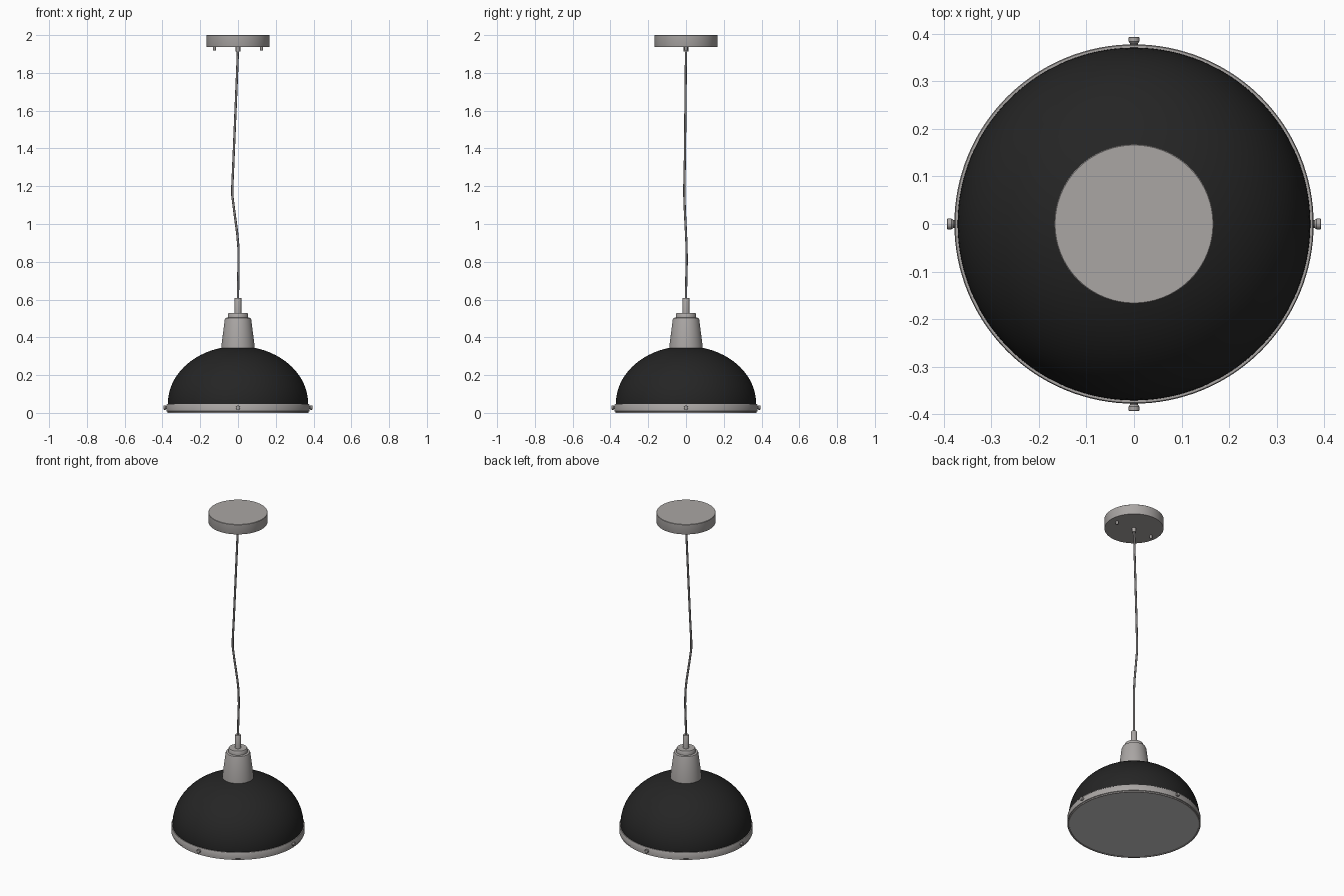
import bpy, math
from mathutils import Matrix, Vector

if "Cube" in bpy.data.objects:
    bpy.data.objects.remove(bpy.data.objects["Cube"])


def material(name, rgb):
    m = bpy.data.materials.new(name)
    m.diffuse_color = (*rgb, 1)
    m.use_nodes = True
    m.node_tree.nodes["Principled BSDF"].inputs["Base Color"].default_value = m.diffuse_color
    return m


metal = material("warm_grey_metal", (0.40, 0.38, 0.37))
black = material("matte_black", (0.018, 0.018, 0.018))
glass = material("pale_diffuser", (0.60, 0.60, 0.60))
cable = material("cord_grey", (0.22, 0.21, 0.21))


def lathe(name, profile, mat, sides=96, matrix=Matrix()):
    """Revolve (radius, height) points about z; radius 0 makes a pole."""
    verts, rings, faces = [], [], []
    for r, z in profile:
        n = 1 if r == 0 else sides
        start = len(verts)
        for i in range(n):
            a = 2 * math.pi * i / sides
            verts.append(matrix @ Vector((r * math.cos(a), r * math.sin(a), z)))
        rings.append([start + i % n for i in range(sides)])
    for lo, hi in zip(rings, rings[1:]):
        for i in range(sides):
            j = (i + 1) % sides
            f = list(dict.fromkeys((lo[i], lo[j], hi[j], hi[i])))
            if len(f) > 2:
                faces.append(f)
    me = bpy.data.meshes.new(name)
    me.from_pydata(verts, [], faces)
    me.materials.append(mat)
    me.shade_smooth()
    me.set_sharp_from_angle(angle=math.radians(35))
    ob = bpy.data.objects.new(name, me)
    bpy.context.collection.objects.link(ob)
    return ob


# Dome shade: quarter ellipse
dome = [(0.370, 0.03)]
for k in range(25):
    a = math.radians(86 * k / 24)
    dome.append((0.371 * math.cos(a), 0.05 + 0.303 * math.sin(a)))
dome.append((0, 0.353))
lathe("shade", dome, black, 128)

# Rim band and diffuser
lathe("rim_band", [(0.366, 0.006), (0.366, 0), (0.374, 0), (0.374, 0.007),
                   (0.378, 0.009), (0.378, 0.043), (0.376, 0.046),
                   (0.368, 0.046)], metal, 128)
lathe("diffuser", [(0, 0.003), (0.368, 0.003), (0.368, 0.012), (0, 0.012)], glass, 128)

# Thumb screws around the rim
for k in range(4):
    m = (Matrix.Rotation(k * math.pi / 2, 4, 'Z') @ Matrix.Translation((0, 0, 0.028))
         @ Matrix.Rotation(math.pi / 2, 4, 'Y'))
    lathe(f"rim_screw_{k + 1}", [(0, 0.370), (0.008, 0.370), (0.008, 0.380),
                                 (0.0115, 0.384), (0.0115, 0.392),
                                 (0.010, 0.3935), (0, 0.3935)], metal, 24, m)

# Socket housing, stepped collar and cord sleeve
lathe("socket_housing", [(0, 0.335), (0.089, 0.335), (0.088, 0.355), (0.070, 0.495),
                         (0.067, 0.502), (0.060, 0.504), (0, 0.504)], metal, 64)
lathe("socket_collar", [(0.054, 0.50), (0.054, 0.522), (0.050, 0.528), (0, 0.528)], metal, 64)
lathe("cord_sleeve", [(0.018, 0.52), (0.018, 0.606), (0.016, 0.609), (0, 0.609)], metal, 32)

# Ceiling canopy with centre grip and two screws
lathe("ceiling_canopy", [(0, 1.938), (0.167, 1.938), (0.168, 1.941), (0.168, 1.998),
                         (0.166, 2.0), (0, 2.0)], metal)
lathe("cord_grip", [(0, 1.912), (0.012, 1.912), (0.012, 1.94)], metal, 24)
for side, x in (("left", -0.125), ("right", 0.125)):
    lathe(f"canopy_screw_{side}", [(0, 1.918), (0.006, 1.918), (0.008, 1.921), (0.008, 1.94)],
          metal, 24, Matrix.Translation((x, 0, 0)))

# Hanging cord with a slight kink
path = [(0, 0, 1.93), (-0.004, -0.001, 1.82), (-0.024, -0.006, 1.34), (-0.030, -0.009, 1.20),
        (-0.030, -0.009, 1.15), (-0.020, -0.006, 1.07), (-0.004, 0, 0.95),
        (0.002, 0.003, 0.88), (0.003, 0.004, 0.80), (0.001, 0.001, 0.69), (0, 0, 0.58)]
cu = bpy.data.curves.new("cord", 'CURVE')
cu.dimensions = '3D'
cu.bevel_depth = 0.006
cu.bevel_resolution = 3
cu.use_fill_caps = True
sp = cu.splines.new('POLY')
sp.points.add(len(path) - 1)
for p, co in zip(sp.points, path):
    p.co = (*co, 1)
cu.materials.append(cable)
bpy.context.collection.objects.link(bpy.data.objects.new("cord", cu))
